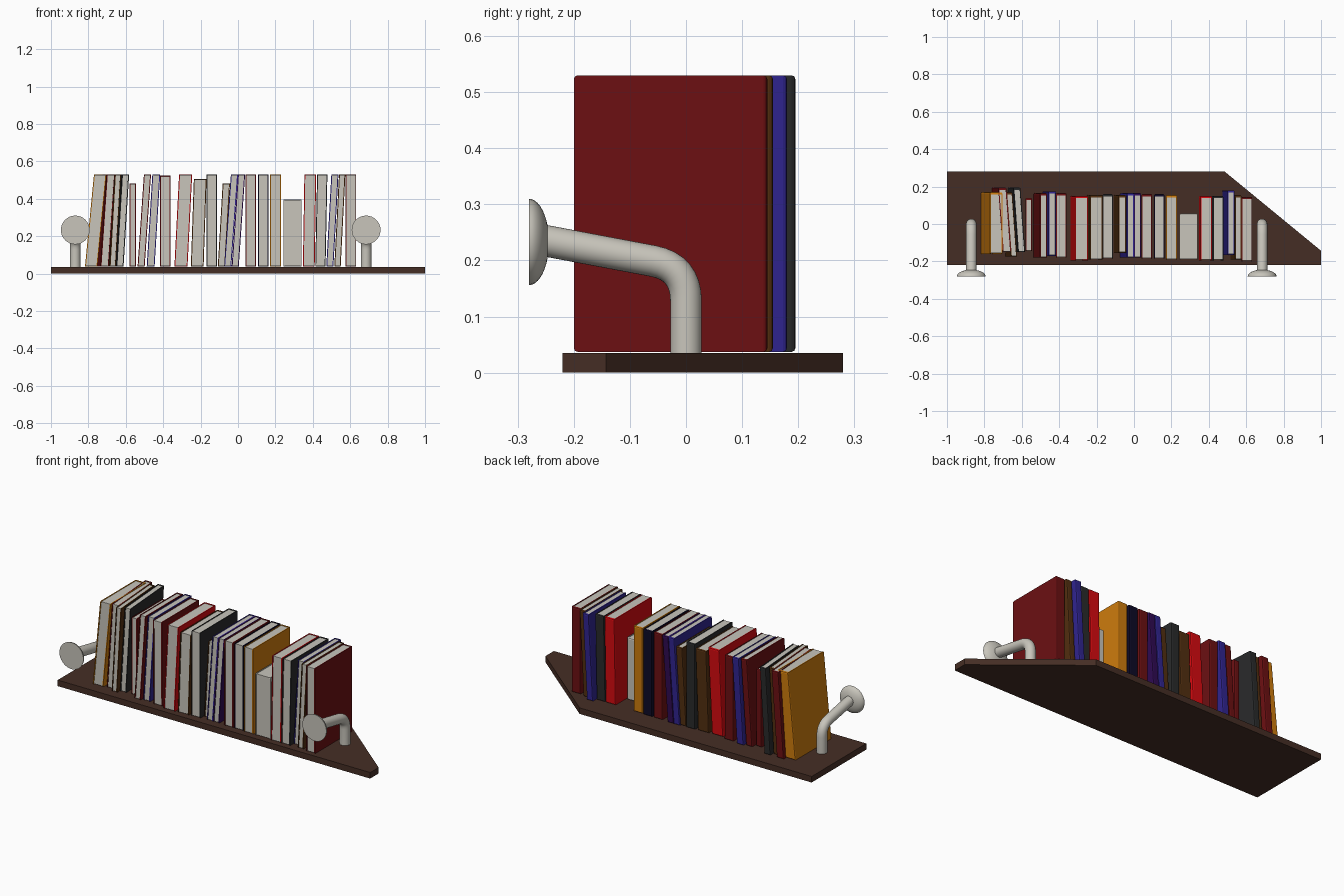
import bpy, bmesh, math

if "Cube" in bpy.data.objects:
    bpy.data.objects.remove(bpy.data.objects["Cube"])

COLOURS = {
    "off_white": (0.58, 0.56, 0.50), "shelf_wood": (0.060, 0.027, 0.018),
    "dark_red": (0.15, 0.005, 0.006), "red": (0.68, 0.003, 0.005),
    "orange": (0.62, 0.20, 0.004), "blue": (0.030, 0.018, 0.28),
    "brown": (0.085, 0.028, 0.005), "black": (0.022, 0.023, 0.024),
    "navy": (0.004, 0.003, 0.02), "purple": (0.028, 0.003, 0.085),
}
MATS = {}
for n, c in COLOURS.items():
    MATS[n] = bpy.data.materials.new(n)
    MATS[n].diffuse_color = (*c, 1)


def make(name, bm, mats):
    bmesh.ops.recalc_face_normals(bm, faces=bm.faces[:])
    me = bpy.data.meshes.new(name)
    bm.to_mesh(me)
    bm.free()
    for m in mats:
        me.materials.append(MATS[m])
    ob = bpy.data.objects.new(name, me)
    bpy.context.collection.objects.link(ob)
    return ob


def prism(bm, outline, z0, z1):
    lo = [bm.verts.new((x, y, z0)) for x, y in outline]
    hi = [bm.verts.new((x, y, z1)) for x, y in outline]
    n = len(outline)
    faces = [bm.faces.new(lo[::-1]), bm.faces.new(hi)]
    for i in range(n):
        j = (i + 1) % n
        faces.append(bm.faces.new((lo[i], lo[j], hi[j], hi[i])))
    return faces


def smooth(ob):
    bpy.ops.object.select_all(action='DESELECT')
    ob.select_set(True)
    bpy.context.view_layer.objects.active = ob
    bpy.ops.object.shade_smooth_by_angle(angle=math.radians(40))


# Shelf board with one cut corner
bm = bmesh.new()
prism(bm, [(-1, -.22), (1, -.22), (1, -.143), (.485, .28), (-1, .28)], 0, .035)
make("shelf", bm, ["shelf_wood"])

BASE = .037


def book(i, colour, x, w, lean, back, h, depth, yaw):
    """Wrapped cover (open to -y) around a page block, sheared to lean."""
    front, t, s = back - depth, .005, .012
    bm = bmesh.new()
    prism(bm, [(0, front), (t, front), (t, back - s), (w - t, back - s),
               (w - t, front), (w, front), (w, back), (0, back)], BASE, h)
    # rounded board corners and spine
    def outer(e):
        a, b = (v.co for v in e.verts)
        d = b - a
        along_x = abs(d.x) > 1e-5 and abs(d.y) + abs(d.z) < 1e-5
        upright = abs(d.z) > .1 and abs(a.y - back) < 1e-5
        return upright or (along_x and min(abs(a.y - front), abs(a.y - back)) < 1e-5)
    bmesh.ops.bevel(bm, geom=[e for e in bm.edges if outer(e)], offset=.007,
                    segments=2, profile=.5, affect='EDGES')
    # page block
    pages = prism(bm, [(t, front + .004), (w - t, front + .004),
                       (w - t, back - s), (t, back - s)], BASE + .003, h - .003)
    for f in pages:
        f.material_index = 1
    for v in bm.verts:
        k = (v.co.z - BASE) / (h - BASE)
        v.co.x += x + lean * k - yaw * (v.co.y - front) / depth
    make(f"book_{i:02d}", bm, [colour, "off_white"])


# colour, left edge at the base, thickness, lean, back edge
BOOKS = [
    ("orange", -.818, .066, .048, .17), ("dark_red", -.735, .044, .034, .195),
    ("brown", -.686, .033, .028, .17), ("black", -.650, .038, .030, .195),
    ("dark_red", -.580, .035, 0, .14), ("dark_red", -.537, .038, .034, .165),
    ("blue", -.488, .042, .030, .175), ("dark_red", -.416, .056, -.002, .165),
    ("red", -.340, .070, .025, .15), ("brown", -.252, .068, .016, .155),
    ("black", -.168, .055, 0, .16), ("brown", -.108, .039, .026, .155),
    ("blue", -.074, .038, .036, .165), ("purple", -.034, .038, .034, .165),
    ("dark_red", .041, .056, 0, .16), ("navy", .107, .056, 0, .16),
    ("orange", .171, .058, 0, .155), ("off_white", .244, .096, 0, .055),
    ("red", .347, .063, .008, .15), ("black", .413, .055, .010, .15),
    ("blue", .472, .038, .027, .18), ("brown", .515, .034, .025, .155),
    ("dark_red", .576, .056, 0, .145),
]
HEIGHTS = {4: .482, 7: .523, 9: .505, 11: .482, 17: .395}
DEPTHS = {0: .33, 4: .285, 11: .31, 17: .245}
for i, b in enumerate(BOOKS):
    book(i + 1, *b, HEIGHTS.get(i, .53), DEPTHS.get(i, .345), .025 if 1 <= i <= 3 else 0)


def lathe_path(name, rings, seg=32):
    """Skin rings given as (centre, side direction, radius); first axis is x."""
    bm = bmesh.new()
    loops = []
    for (cx, cy, cz), (dy, dz), r in rings:
        loop = []
        for k in range(seg):
            a = 2 * math.pi * k / seg
            loop.append(bm.verts.new((cx + r * math.cos(a), cy + r * math.sin(a) * dy,
                                      cz + r * math.sin(a) * dz)))
        loops.append(loop)
    for p, q in zip(loops, loops[1:]):
        for k in range(seg):
            j = (k + 1) % seg
            bm.faces.new((p[k], p[j], q[j], q[k]))
    bm.faces.new(loops[0][::-1])
    bm.faces.new(loops[-1])
    smooth(make(name, bm, ["off_white"]))


# Wall brackets: bent pipe plus domed wall plate
corner_z, slope, fil = .188, math.atan2(.048, .255), .06
end = (-math.cos(slope), math.sin(slope))
for side, x in (("left", -.87), ("right", .685)):
    rings = [((x, 0, .03), (1, 0), .028)]
    for k in range(9):
        u = k / 8
        y = u * u * fil * end[0]
        z = corner_z - (1 - u) ** 2 * fil + u * u * fil * end[1]
        ty, tz = u * end[0], (1 - u) + u * end[1]
        n = math.hypot(ty, tz)
        rings.append(((x, y, z), (tz / n, -ty / n), .028))
    rings.append(((x, end[0] * .262, corner_z + end[1] * .262), (end[1], -end[0]), .028))
    lathe_path(side + "_bracket_pipe", rings)
    dome = []
    for k in range(9):
        a = math.radians(68) * k / 8
        dome.append(((x, -.28 + .036 * math.sin(a), .233), (0, 1), .077 * math.cos(a)))
    lathe_path(side + "_wall_plate", dome)

for m in bpy.data.materials:
    if m.users and not m.is_grease_pencil:
        m.use_nodes = True
        m.node_tree.nodes["Principled BSDF"].inputs["Base Color"].default_value = m.diffuse_color
